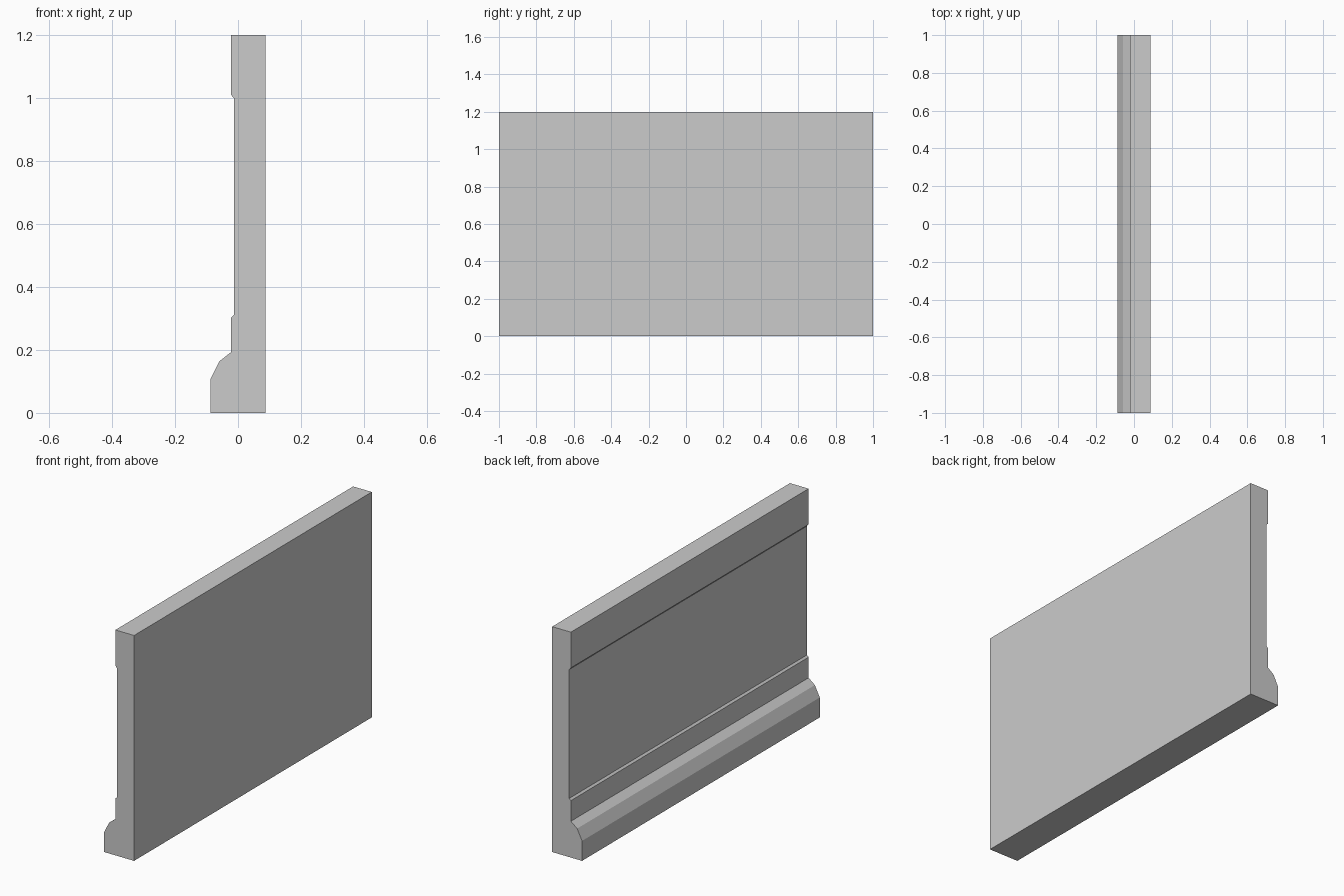
import bpy, bmesh

if "Cube" in bpy.data.objects:
    bpy.data.objects.remove(bpy.data.objects["Cube"])

# Wall panel cross-section (x, z): plinth, chamfered moulding, recessed field, top rail
profile = [
    (0.088, 0.0), (-0.088, 0.0), (-0.088, 0.106), (-0.059, 0.164),
    (-0.022, 0.193), (-0.022, 0.303), (-0.012, 0.312),
    (-0.012, 0.998), (-0.022, 1.01), (-0.022, 1.2), (0.088, 1.2),
]
LENGTH = 2.0

# Sweep the section along y, with capped ends
bm = bmesh.new()
face = bm.faces.new([bm.verts.new((x, -LENGTH / 2, z)) for x, z in profile])
swept = bmesh.ops.extrude_face_region(bm, geom=[face], use_keep_orig=True)
moved = [g for g in swept["geom"] if isinstance(g, bmesh.types.BMVert)]
bmesh.ops.translate(bm, verts=moved, vec=(0, LENGTH, 0))
bmesh.ops.recalc_face_normals(bm, faces=bm.faces)

mesh = bpy.data.meshes.new("wall_panel")
bm.to_mesh(mesh)
bm.free()
panel = bpy.data.objects.new("wall_panel", mesh)
bpy.context.collection.objects.link(panel)
